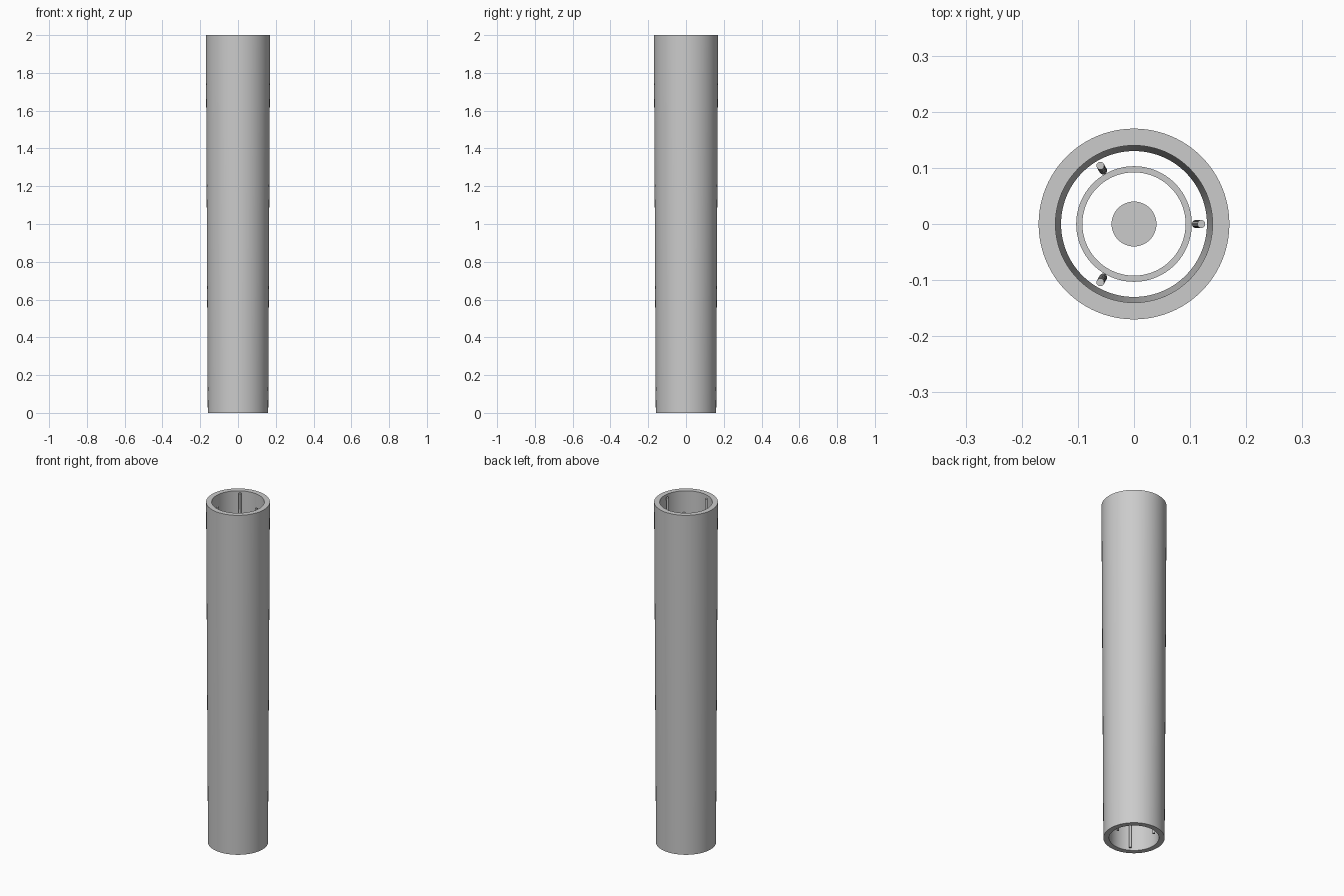
import bpy, bmesh, math
from mathutils import Vector

cube = bpy.data.objects.get("Cube")
if cube:
    bpy.data.objects.remove(cube)

grey = bpy.data.materials.new("light_grey")
grey.use_nodes = True
colour = (0.6, 0.6, 0.6, 1)
grey.diffuse_color = colour
grey.node_tree.nodes["Principled BSDF"].inputs["Base Color"].default_value = colour


def finish(name, bm):
    bmesh.ops.recalc_face_normals(bm, faces=bm.faces)
    mesh = bpy.data.meshes.new(name)
    bm.to_mesh(mesh)
    bm.free()
    mesh.materials.append(grey)
    obj = bpy.data.objects.new(name, mesh)
    bpy.context.collection.objects.link(obj)
    bpy.ops.object.select_all(action="DESELECT")
    obj.select_set(True)
    bpy.context.view_layer.objects.active = obj
    bpy.ops.object.shade_smooth_by_angle(angle=math.radians(40))
    return obj


def tube(name, profile, sides=96):
    """Revolve a closed (radius, height) profile around z."""
    bm = bmesh.new()
    rings = []
    for i in range(sides):
        a = math.tau * i / sides
        rings.append([bm.verts.new((r * math.cos(a), r * math.sin(a), z)) for r, z in profile])
    n = len(profile)
    for i in range(sides):
        p, q = rings[i], rings[(i + 1) % sides]
        for j in range(n):
            k = (j + 1) % n
            bm.faces.new((p[j], q[j], q[k], p[k]))
    return finish(name, bm)


def rod(name, start, end, radius, sides):
    """Capped cylinder sheared between two points, with level ends."""
    bm = bmesh.new()
    bmesh.ops.create_cone(bm, cap_ends=True, segments=sides, radius1=radius, radius2=radius, depth=2)
    for v in bm.verts:
        centre = Vector(end if v.co.z > 0 else start)
        v.co = centre + Vector((v.co.x, v.co.y, 0))
    return finish(name, bm)


# Tapered outer casing, open at both ends
tube("outer_casing", [(0.16, 0), (0.17, 2), (0.14, 2), (0.13, 0)])

# Recessed inner tube and solid core
low, high = 0.14, 1.86
tube("inner_tube", [(0.103, low), (0.103, high), (0.092, high), (0.092, low)])
rod("central_core", (0, 0, low), (0, 0, high), 0.04, 64)

# Three slim rods following the taper of the casing
for i in range(3):
    a = math.tau * i / 3
    c, s = math.cos(a), math.sin(a)
    rod(f"spacer_rod_{i + 1}", (0.11 * c, 0.11 * s, 0.005), (0.12 * c, 0.12 * s, 1.995), 0.007, 20)
